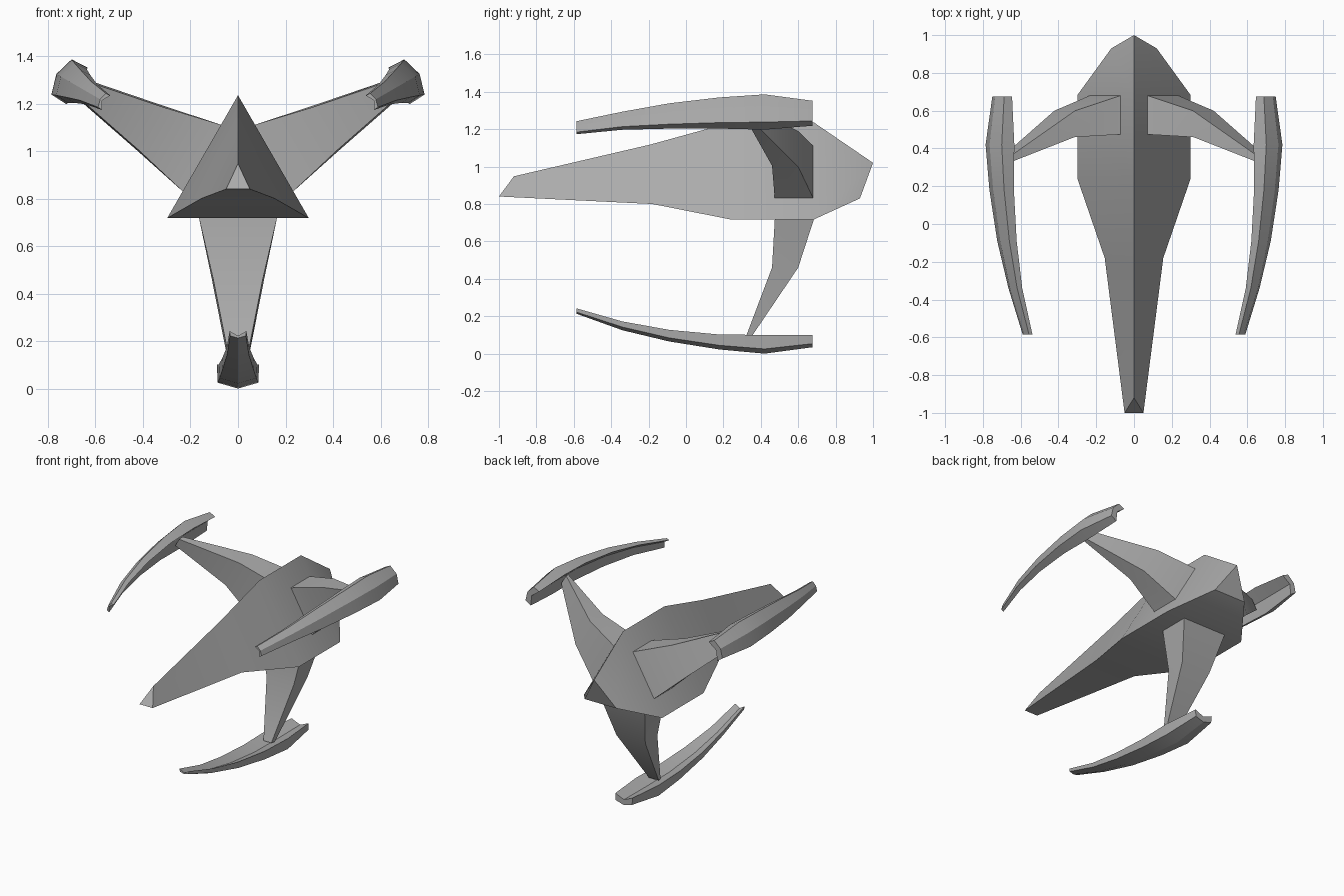
import bpy, bmesh
from mathutils import Matrix, Vector

if "Cube" in bpy.data.objects:
    bpy.data.objects.remove(bpy.data.objects["Cube"])

AXIS_Z = 0.883  # height of the long axis the three arms turn around

# Dark grey finish
grey = bpy.data.materials.new("dark_grey")
grey.diffuse_color = (0.41, 0.41, 0.41, 1)
grey.use_nodes = True
grey.node_tree.nodes["Principled BSDF"].inputs["Base Color"].default_value = grey.diffuse_color


def loft(name, rings, turn=0):
    """Skin a list of equal-length rings, cap both ends, turn about the axis."""
    bm = bmesh.new()
    loops = [[bm.verts.new(p) for p in ring] for ring in rings]
    n = len(loops[0])
    for a, b in zip(loops, loops[1:]):
        for i in range(n):
            j = (i + 1) % n
            bm.faces.new((a[i], a[j], b[j], b[i]))
    bm.faces.new(loops[0])
    bm.faces.new(loops[-1])
    bmesh.ops.recalc_face_normals(bm, faces=bm.faces[:])
    bmesh.ops.rotate(bm, verts=bm.verts[:], cent=Vector((0, 0, AXIS_Z)),
                     matrix=Matrix.Rotation(turn, 3, 'Y'))
    mesh = bpy.data.meshes.new(name)
    bm.to_mesh(mesh)
    bm.free()
    mesh.materials.append(grey)
    obj = bpy.data.objects.new(name, mesh)
    bpy.context.collection.objects.link(obj)
    # Smooth along the length, keep the sharp edges
    bpy.ops.object.select_all(action='DESELECT')
    bpy.context.view_layer.objects.active = obj
    obj.select_set(True)
    bpy.ops.object.shade_smooth_by_angle(angle=0.5236)
    return obj


# Hull: triangular sections (half width, base y, base z, apex y, apex z)
hull = [(0.05, -1.0, 0.84, -0.92, 0.948),
        (0.155, -0.18, 0.80, -0.19, 1.118),
        (0.298, 0.235, 0.718, 0.235, 1.235),
        (0.298, 0.685, 0.718, 0.685, 1.235),
        (0.12, 0.93, 0.83, 1.0, 1.02)]
loft("hull", [[(-w, y, z), (w, y, z), (0, ya, za)] for w, y, z, ya, za in hull])

# Arm: box sections (z, front y, rear y, front half width, rear half width)
arm = [(0.722, 0.475, 0.685, 0.165, 0.165),
       (0.46, 0.46, 0.60, 0.104, 0.11),
       (0.09, 0.32, 0.35, 0.03, 0.037)]
arm_rings = [[(-wf, yf, z), (wf, yf, z), (wr, yr, z), (-wr, yr, z)]
             for z, yf, yr, wf, wr in arm]

# Pod: grooved sections (y, half width, top, groove, lower corner, keel)
pod = [(-0.585, 0.035, 0.242, 0.222, 0.222, 0.213),
       (-0.34, 0.048, 0.172, 0.148, 0.142, 0.125),
       (-0.09, 0.067, 0.127, 0.100, 0.084, 0.065),
       (0.18, 0.081, 0.102, 0.073, 0.044, 0.022),
       (0.42, 0.089, 0.10, 0.070, 0.025, 0.0),
       (0.675, 0.065, 0.10, 0.072, 0.053, 0.034)]
pod_rings = [[(-w, y, t), (0, y, g), (w, y, t),
              (w * 0.96, y, c), (0, y, k), (-w * 0.96, y, c)]
             for y, w, t, g, c, k in pod]

# Three arms and pods, evenly spaced around the hull
for i, side in enumerate(("lower", "left", "right")):
    turn = i * 2.0943951
    loft(side + "_arm", arm_rings, turn)
    loft(side + "_pod", pod_rings, turn)
